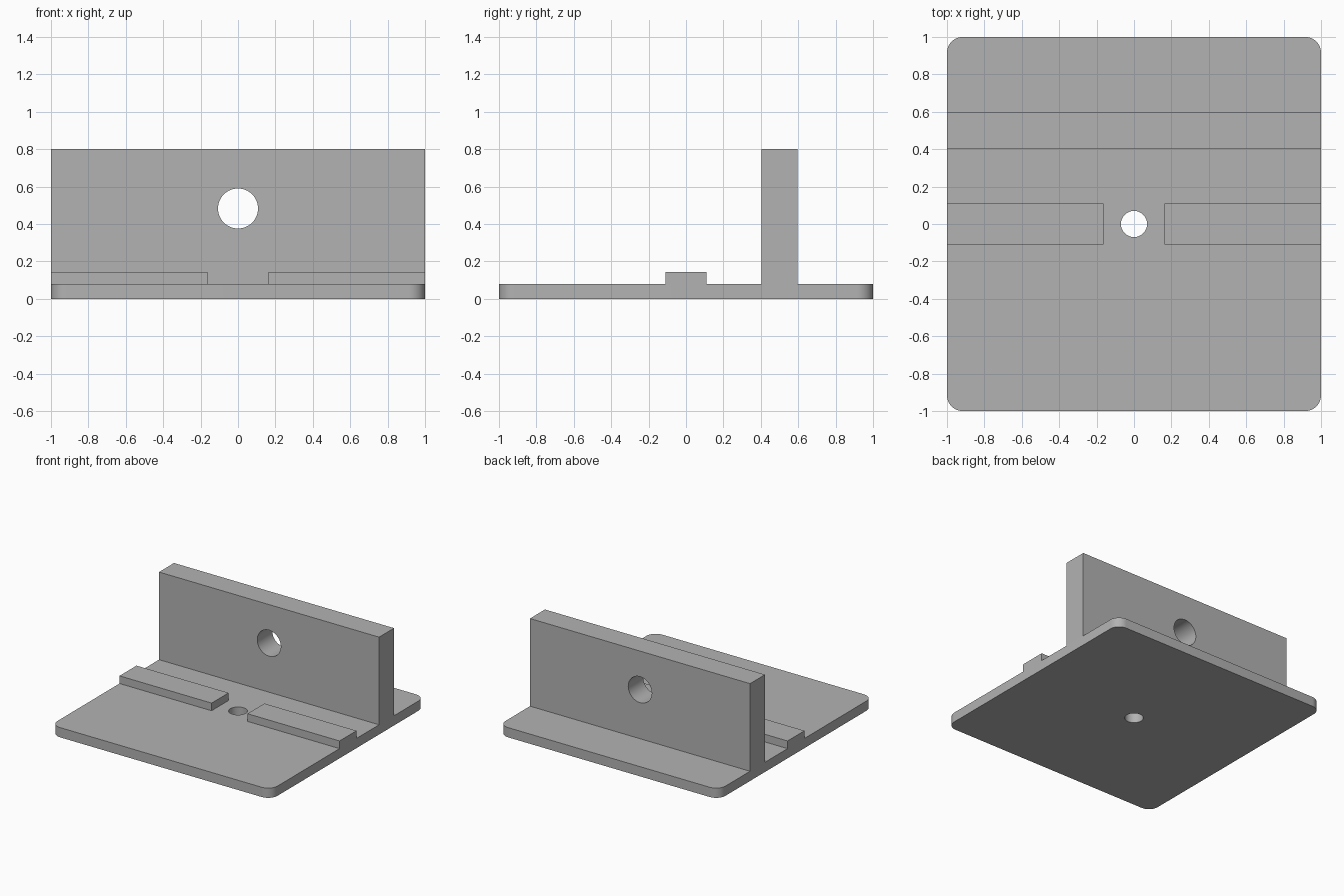
import bpy
import bmesh
import math
from mathutils import Matrix

cube = bpy.data.objects.get("Cube")
if cube:
    bpy.data.objects.remove(cube, do_unlink=True)

# Single plain grey
grey = bpy.data.materials.new("plain grey")
grey.use_nodes = True
colour = (0.45, 0.45, 0.45, 1)
grey.diffuse_color = colour
grey.node_tree.nodes["Principled BSDF"].inputs["Base Color"].default_value = colour


def finish(name, bm):
    mesh = bpy.data.meshes.new(name)
    bm.to_mesh(mesh)
    bm.free()
    mesh.materials.append(grey)
    obj = bpy.data.objects.new(name, mesh)
    bpy.context.collection.objects.link(obj)
    return obj


def box(name, low, high, corner_radius=0):
    bm = bmesh.new()
    bmesh.ops.create_cube(bm, size=1)
    for v in bm.verts:
        v.co = [a + (c + 0.5) * (b - a) for a, b, c in zip(low, high, v.co)]
    if corner_radius:
        upright = [e for e in bm.edges if abs(e.verts[0].co.z - e.verts[1].co.z) > 0.01]
        bmesh.ops.bevel(bm, geom=upright, offset=corner_radius, segments=10,
                        profile=0.5, affect='EDGES')
    return finish(name, bm)


def drill(target, centre, radius, tilt=0):
    bm = bmesh.new()
    bmesh.ops.create_cone(bm, cap_ends=True, segments=64, radius1=radius,
                          radius2=radius, depth=0.5,
                          matrix=Matrix.Translation(centre) @ Matrix.Rotation(tilt, 4, 'X'))
    cutter = finish("hole_cutter", bm)
    cutter.hide_render = True
    mod = target.modifiers.new("hole", 'BOOLEAN')
    mod.operation = 'DIFFERENCE'
    mod.solver = 'EXACT'
    mod.object = cutter
    bpy.context.view_layer.objects.active = target
    bpy.ops.object.modifier_apply(modifier=mod.name)
    bpy.data.objects.remove(cutter, do_unlink=True)


# Rounded base plate with a vertical hole
base = box("base_plate", (-1, -1, 0), (1, 1, 0.08), 0.085)
drill(base, (0, 0, 0.04), 0.07)

# Upright wall with a horizontal hole
wall = box("upright_wall", (-1, 0.403, 0.08), (1, 0.597, 0.8))
drill(wall, (0, 0.5, 0.483), 0.107, math.pi / 2)

# Pair of low rails either side of the base hole
left_rail = box("left_rail", (0.163, -0.11, 0.08), (1, 0.11, 0.143))
right_rail = box("right_rail", (-1, -0.11, 0.08), (-0.163, 0.11, 0.143))

# Smooth the round surfaces, keeping edges crisp
bpy.ops.object.select_all(action='DESELECT')
for obj in (base, wall, left_rail, right_rail):
    obj.select_set(True)
bpy.context.view_layer.objects.active = base
bpy.ops.object.shade_smooth_by_angle(angle=math.radians(30))
